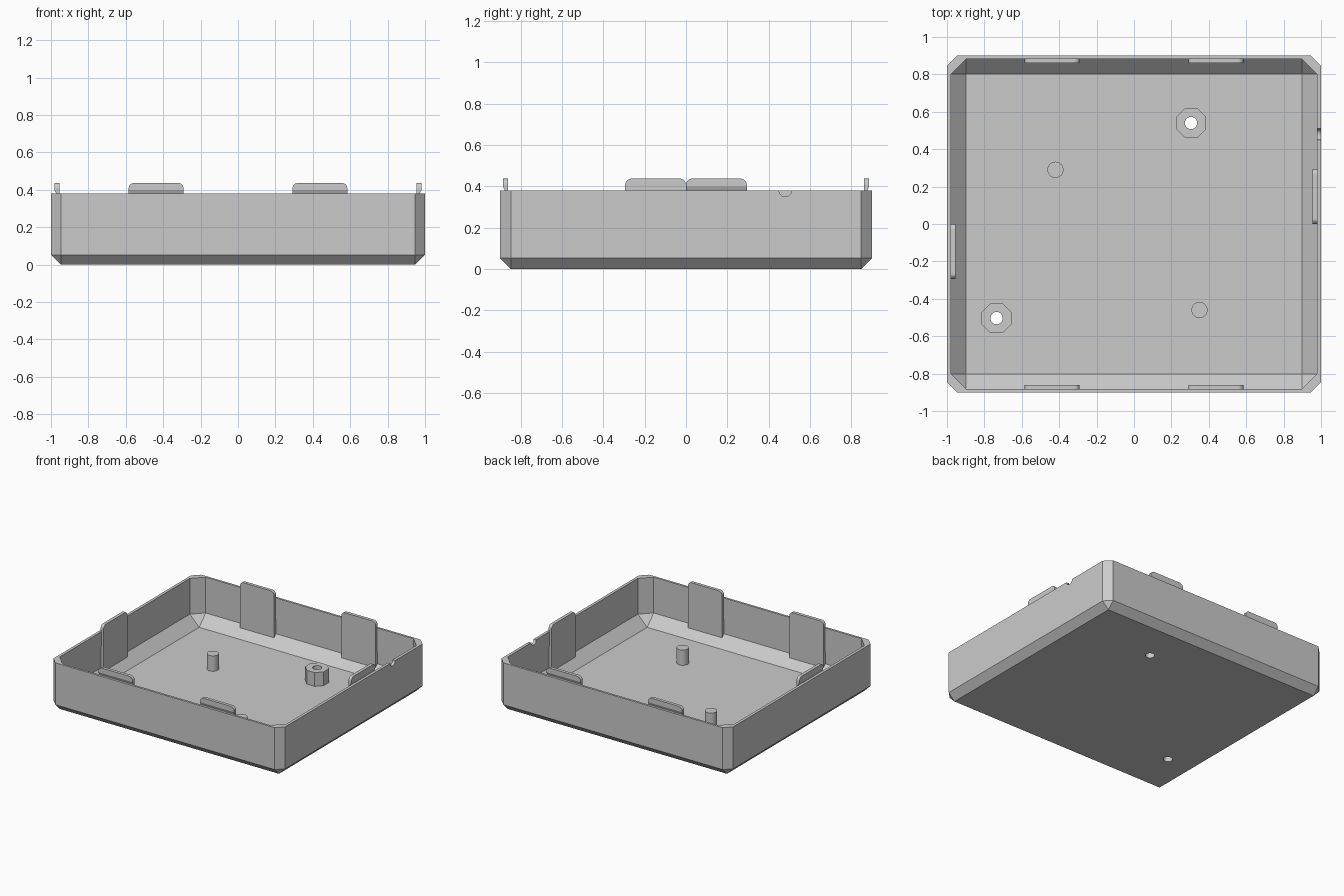
import bpy, bmesh, math
from mathutils import Matrix, Vector

if "Cube" in bpy.data.objects:
    bpy.data.objects.remove(bpy.data.objects["Cube"])

grey = bpy.data.materials.new("light grey plastic")
grey.use_nodes = True
colour = (0.6, 0.6, 0.6, 1)
grey.diffuse_color = colour
grey.node_tree.nodes["Principled BSDF"].inputs["Base Color"].default_value = colour

FLOOR, RIM = 0.02, 0.38


def finish(name, bm):
    bmesh.ops.recalc_face_normals(bm, faces=bm.faces)
    mesh = bpy.data.meshes.new(name)
    bm.to_mesh(mesh)
    bm.free()
    mesh.materials.append(grey)
    ob = bpy.data.objects.new(name, mesh)
    bpy.context.collection.objects.link(ob)
    return ob


def activate(ob):
    bpy.ops.object.select_all(action='DESELECT')
    ob.select_set(True)
    bpy.context.view_layer.objects.active = ob


def cylinder(name, centre, radius, height, sides=32, axis='Z'):
    bm = bmesh.new()
    bmesh.ops.create_cone(bm, cap_ends=True, segments=sides, radius1=radius,
                          radius2=radius, depth=height)
    turn = math.pi / sides if sides == 8 else 0
    bm.transform(Matrix.Rotation(turn, 4, 'Z'))
    if axis == 'X':
        bm.transform(Matrix.Rotation(math.pi / 2, 4, 'Y'))
    bm.transform(Matrix.Translation(centre))
    return finish(name, bm)


def cut(ob, cutter):
    mod = ob.modifiers.new("cut", 'BOOLEAN')
    mod.operation, mod.solver, mod.object = 'DIFFERENCE', 'EXACT', cutter
    activate(ob)
    bpy.ops.object.modifier_apply(modifier=mod.name)


def ring(bm, hx, hy, corner, z):
    """Rectangle with cut corners, eight points anticlockwise."""
    points = []
    for sx, sy in ((1, 1), (-1, 1), (-1, -1), (1, -1)):
        a = (sx * hx, sy * (hy - corner), z)
        b = (sx * (hx - corner), sy * hy, z)
        points += [a, b] if sx * sy > 0 else [b, a]
    return [bm.verts.new(p) for p in points]


# Tray shell: outer skin, rim and inner skin lofted as one profile
bm = bmesh.new()
rings = [ring(bm, *r) for r in (
    (0.947, 0.847, 0, 0), (1, 0.9, 0.053, 0.053), (1, 0.9, 0.053, RIM),
    (0.978, 0.883, 0.081, RIM), (0.978, 0.883, 0.081, FLOOR + 0.081),
    (0.897, 0.802, 0, FLOOR))]
for low, high in zip(rings, rings[1:]):
    for i in range(8):
        j = (i + 1) % 8
        bm.faces.new((low[i], low[j], high[j], high[i]))
bm.faces.new(rings[0][::-1])
bm.faces.new(rings[-1])
bmesh.ops.remove_doubles(bm, verts=bm.verts, dist=0.0001)
tray = finish("tray", bm)

# Cable notches in the right-hand wall
for y, radius in ((-0.285, 0.115), (0.48, 0.03)):
    cutter = cylinder("notch_cutter", (1, y, RIM), radius, 0.16, 48, 'X')
    cut(tray, cutter)
    bpy.data.objects.remove(cutter)

# Octagonal screw bosses, drilled through the floor
for n, (x, y) in enumerate(((0.305, 0.54), (-0.735, -0.503)), 1):
    boss = cylinder(f"screw_boss_{n}", (x, y, 0.07), 0.086, 0.115, 8)
    cutter = cylinder("drill_cutter", (x, y, 0.05), 0.033, 0.4, 24)
    cut(tray, cutter)
    cut(boss, cutter)
    bpy.data.objects.remove(cutter)

# Locating pins
for n, (x, y) in enumerate(((-0.42, 0.29), (0.35, -0.46)), 1):
    pin = cylinder(f"locating_pin_{n}", (x, y, 0.075), 0.043, 0.13)
    activate(pin)
    bpy.ops.object.shade_smooth_by_angle()


def tab(name, centre, out, distance, low=0.065, high=0.437, radius=0.03):
    """Upright tongue with rounded top corners and a slim neck above the rim."""
    half, thick = 0.147, 0.023
    outline = [(-half, low), (half, low), (half, RIM), (half, RIM + 0.018)]
    for start, side in ((0, 1), (90, -1)):
        for step in range(7):
            a = math.radians(start + step * 15)
            outline.append((side * (half - radius) + radius * math.cos(a),
                            high - radius + radius * math.sin(a)))
    outline += [(-half, RIM + 0.018), (-half, RIM)]
    along = Vector((-out.y, out.x, 0))
    bm = bmesh.new()
    skins = []
    for depth in (distance - thick, distance + 0.002):
        skins.append([bm.verts.new(out * depth + along * (centre + u) + Vector((0, 0, z)))
                      for u, z in outline])
    # draw the outer skin in at the rim to form the neck
    for v in skins[1]:
        if abs(v.co.z - RIM) < 0.001:
            v.co -= out * 0.008
    count = len(outline)
    for i in range(count):
        j = (i + 1) % count
        bm.faces.new((skins[0][i], skins[0][j], skins[1][j], skins[1][i]))
    bm.faces.new(skins[0][::-1])
    # outer skin in level strips so the neck stays flat-faced
    for i in range(count // 2 - 1):
        a, b, c, d = i + 1, i + 2, (-i - 1) % count, (-i) % count
        bm.faces.new((skins[1][a], skins[1][b], skins[1][c], skins[1][d]))
    return finish(name, bm)


# Lid tabs: two on the front and back, one on each side
for side, sign in (("front", -1), ("back", 1)):
    for n, x in enumerate((-0.438, 0.438), 1):
        tab(f"{side}_tab_{n}", x, Vector((0, sign, 0)), 0.883)
for side, sign in (("right", 1), ("left", -1)):
    tab(f"{side}_tab", 0.147, Vector((sign, 0, 0)), 0.978)
